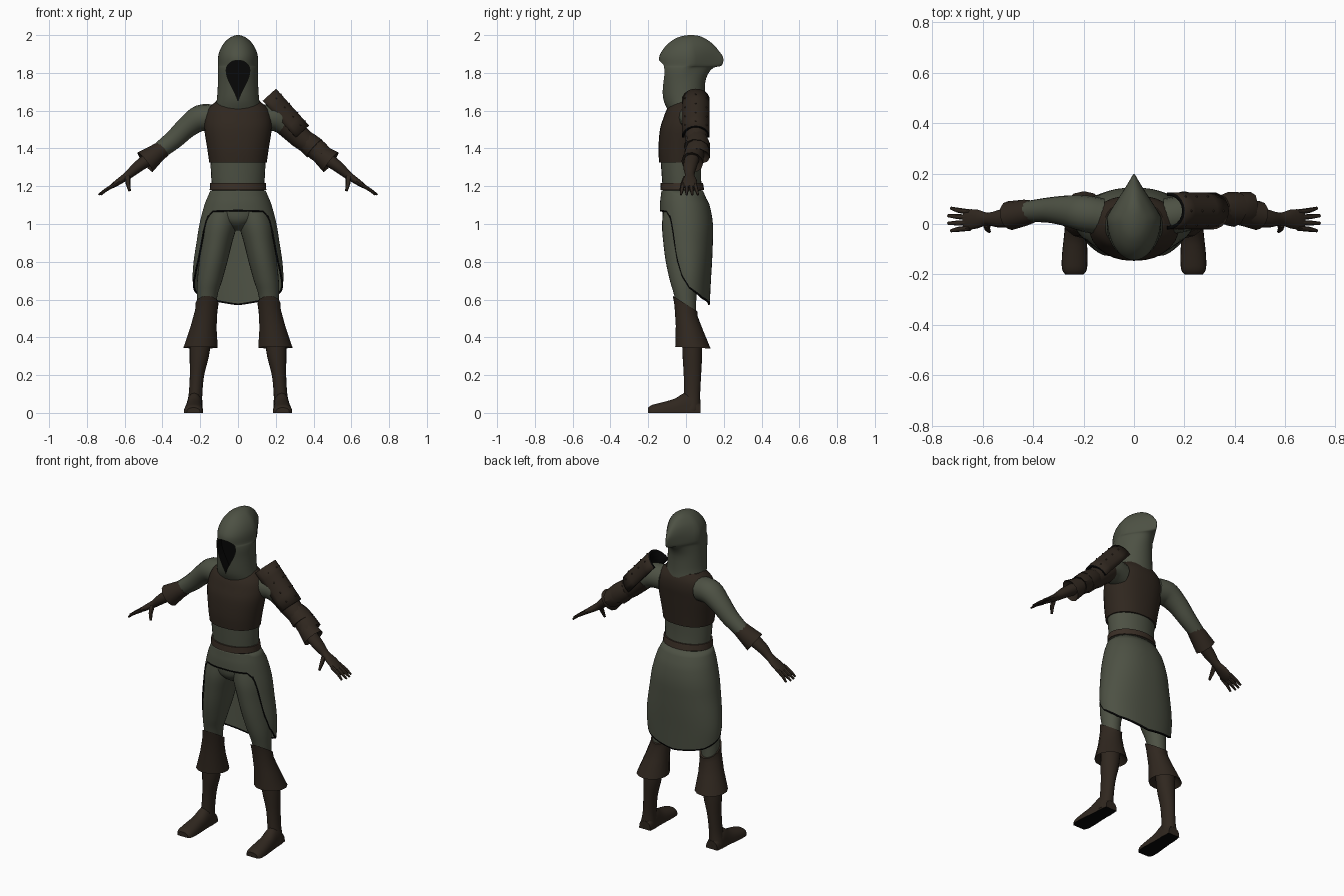
import bpy, bmesh
from math import sin, cos, pi, radians, copysign, hypot
from mathutils import Vector

if "Cube" in bpy.data.objects:
    bpy.data.objects.remove(bpy.data.objects["Cube"], do_unlink=True)


def material(name, rgb):
    m = bpy.data.materials.new(name)
    m.use_nodes = True
    m.diffuse_color = (*rgb, 1)
    m.node_tree.nodes["Principled BSDF"].inputs["Base Color"].default_value = (*rgb, 1)
    return m


CLOTH = material("grey_green_cloth", (.074, .082, .057))
LEATHER = material("dark_brown_leather", (.029, .02, .0135))
STRAP = material("strap_brown", (.042, .028, .019))
BLACK = material("black_trim", (.002, .002, .002))
made = []


def skin(name, rings, mats, sx=1, closed=True, caps=True):
    """Join rings of points into a surface."""
    bm = bmesh.new()
    rows = [[bm.verts.new((p[0] * sx, p[1], p[2])) for p in r] for r in rings]
    n = len(rows[0])
    for lo, hi in zip(rows, rows[1:]):
        for i in range(n if closed else n - 1):
            j = (i + 1) % n
            bm.faces.new((lo[i], lo[j], hi[j], hi[i]))
    if caps and closed:
        bm.faces.new(rows[0])
        bm.faces.new(rows[-1])
    bmesh.ops.recalc_face_normals(bm, faces=bm.faces)
    me = bpy.data.meshes.new(name)
    bm.to_mesh(me)
    bm.free()
    ob = bpy.data.objects.new(name, me)
    bpy.context.collection.objects.link(ob)
    for m in mats:
        me.materials.append(m)
    made.append(ob)
    return ob


def refine(rows, n=4):
    """Catmull-Rom interpolation of rows of numbers."""
    out = []
    for i in range(len(rows) - 1):
        a, b, c, d = rows[max(i - 1, 0)], rows[i], rows[i + 1], rows[min(i + 2, len(rows) - 1)]
        for k in range(n):
            t = k / n
            out.append(tuple(q + .5 * t * (r - p + t * (2*p - 5*q + 4*r - s + t * (3*(q - r) + s - p)))
                             for p, q, r, s in zip(a, b, c, d)))
    return out + [rows[-1]]


def lookup(rows, key):
    """Linear interpolation in rows sorted by their first number."""
    for a, b in zip(rows, rows[1:]):
        if key <= b[0]:
            t = max(0, (key - a[0]) / (b[0] - a[0]))
            return [p + (q - p) * t for p, q in zip(a, b)]
    return rows[-1]


def oval(a, cx, yf, yb, rx, z, box=1):
    """Point at angle a (0 is the front) of a level oval; box below 1 squares it."""
    return (cx + rx * copysign(abs(sin(a)) ** box, sin(a)), (yf + yb) / 2 - (yb - yf) / 2 * cos(a), z)


def tube(name, rows, mat, sx=1, n=16):
    """Limb along a path; rows are x, y, z, radius across, radius up."""
    pts = [Vector(r[:3]) for r in rows]
    rings = []
    for i, (p, r) in enumerate(zip(pts, rows)):
        t = (pts[min(i + 1, len(pts) - 1)] - pts[max(i - 1, 0)]).normalized()
        if t.dot(pts[-1] - pts[0]) < 0:
            t = -t
        side = (Vector((0, 1, 0)) - t * t.y).normalized()
        up = t.cross(side)
        rings.append([p + side * r[3] * cos(2*pi*k/n) + up * r[4] * sin(2*pi*k/n) for k in range(n)])
    return skin(name, rings, [mat], sx)


def body(name, rows, mat, sx=1, n=28, steps=4, box=1):
    """Upright loft; rows are z, centre x, front y, back y, radius x and optional tilt."""
    rings = []
    for z, cx, yf, yb, rx, *tilt in (refine(rows, steps) if steps else rows):
        rings.append([oval(a, cx, yf, yb, rx, z + sum(tilt) * cos(a), box)
                      for a in (2 * pi * i / n for i in range(n))])
    return skin(name, rings, [mat], sx)


def solidify(ob, thick, rim, inner=0):
    m = ob.modifiers.new("thickness", 'SOLIDIFY')
    m.thickness, m.offset, m.material_offset_rim, m.material_offset = thick, -1, rim, inner


# Hood with a pointed back and a teardrop face opening
hood_rows = [(1.61, -.10, .105, .122, 0), (1.66, -.12, .10, .112, 0), (1.75, -.131, .102, .106, 0),
             (1.80, -.138, .12, .107, .2), (1.828, -.141, .148, .107, .45), (1.84, -.142, .19, .107, .75),
             (1.88, -.143, .197, .106, .8), (1.915, -.128, .175, .098, .62), (1.95, -.1, .145, .08, .45),
             (1.98, -.06, .105, .052, .3), (1.995, -.02, .07, .025, 0), (2.0, .015, .04, .006, 0)]
hood_rings = []
for z, yf, yb, rx, sharp in refine(hood_rows, 3):
    angles = [2 * pi * i / 40 for i in range(40)]
    hood_rings.append([oval(a, 0, yf, yb, rx * (1 - sharp * max(0, -cos(a))), z) for a in angles])
hood = skin("hood", hood_rings, [CLOTH, BLACK])


def teardrop(y, n=28):
    return [(.097 * sin(a) * cos(a / 2) ** 2, y, 1.756 + .111 * cos(a))
            for a in (2 * pi * (i + .5) / n for i in range(n))]


cutter = skin("face_cutter", [teardrop(-.3), teardrop(-.07)], [CLOTH, BLACK])
for p in cutter.data.polygons:
    p.material_index = 1
cutter.hide_render = True
cut = hood.modifiers.new("face_opening", 'BOOLEAN')
cut.operation, cut.solver, cut.object = 'DIFFERENCE', 'EXACT', cutter
bpy.context.view_layer.objects.active = hood
bpy.ops.object.modifier_apply(modifier=cut.name)
made.remove(cutter)
bpy.data.objects.remove(cutter, do_unlink=True)

# Torso, vest and belt
body("abdomen", [(1.15, 0, -.12, .085, .135), (1.25, 0, -.128, .08, .142), (1.35, 0, -.135, .082, .147)], CLOTH)
body("vest", [(1.325, 0, -.142, .088, .152), (1.4, 0, -.146, .096, .163), (1.5, 0, -.138, .107, .178),
              (1.56, 0, -.12, .113, .176), (1.61, 0, -.1, .108, .158), (1.65, 0, -.07, .09, .115)], LEATHER, box=.85)
body("belt", [(1.18, 0, -.136, .096, .15), (1.216, 0, -.134, .09, .147)], STRAP, steps=0)

# Skirt open at the front, with a dark hem that keeps its width along the steep edge
skirt_rows = refine([(.56, -.09, .125, .225), (.7, -.1, .132, .24), (.8, -.115, .138, .235), (.9, -.13, .142, .22),
                     (1.0, -.138, .143, .204), (1.1, -.138, .125, .178), (1.15, -.133, .1, .158),
                     (1.19, -.128, .085, .14)])
hem = [(0, 1.067), (42, 1.063), (53, 1.03), (58, .95), (63, .8), (72, .72), (90, .66), (130, .605), (180, .57)]
COLS, ROWS = 120, 16
rings = [[] for r in range(ROWS + 2)]
for i in range(COLS):
    ang = 360 * i / COLS
    fold = min(ang, 360 - ang)
    low = lookup(hem, fold)[1]
    slope = (lookup(hem, fold + 2)[1] - lookup(hem, max(fold - 2, 0))[1]) / .015
    trim = low + .009 * hypot(1, slope)
    for r, ring in enumerate(rings):
        z = low if r == 0 else trim + (1.178 - trim) * (r - 1) / ROWS
        _, yf, yb, rx = lookup(skirt_rows, z)
        ring.append(oval(radians(ang), 0, yf, yb, rx, z, .85))
skirt = skin("skirt", rings, [CLOTH, BLACK], caps=False)
for p in skirt.data.polygons[:COLS]:
    p.material_index = 1
solidify(skirt, .008, 1)
body("pelvis", [(.965, 0, -.05, .06, .03), (.99, 0, -.095, .1, .07), (1.03, 0, -.122, .115, .13),
                (1.1, 0, -.124, .105, .15)], CLOTH)

# Legs, boots, arms and hands on both sides
for side, sx in (("left", 1), ("right", -1)):
    body(side + "_trouser", [(.48, .17, -.03, .055, .044), (.62, .163, -.062, .055, .054), (.7, .15, -.085, .07, .066),
                             (.8, .131, -.107, .095, .075), (.9, .113, -.12, .11, .082), (1.0, .096, -.127, .12, .092),
                             (1.1, .08, -.115, .1, .085)], CLOTH, sx)
    body(side + "_boot_cuff", [(.39, .2, .0, .08, .05), (.345, .198, -.057, .13, .093, .004),
                               (.45, .183, -.054, .09, .071, .012), (.54, .168, -.061, .062, .06, .03),
                               (.578, .164, -.07, .062, .061, .042)], LEATHER, sx, n=14, steps=0)
    body(side + "_boot_shaft", [(.01, .232, -.02, .075, .043), (.03, .231, -.015, .077, .043),
                                (.1, .225, -.012, .075, .036), (.2, .217, -.012, .08, .038),
                                (.3, .205, -.018, .085, .051), (.4, .198, -.02, .085, .057)], LEATHER, sx, n=20)
    outline = [(.076, .228, .038, .05), (.03, .23, .043, .1), (-.01, .231, .043, .105), (-.06, .233, .046, .075),
               (-.13, .235, .051, .055), (-.18, .236, .049, .042), (-.2, .236, .036, .028)]
    foot = skin(side + "_foot", [[(cx + w * cos(a), y, h * max(0, sin(a)) ** .7)
                                  for a in (2 * pi * k / 24 for k in range(24))]
                                 for y, cx, w, h in refine(outline, 3)], [LEATHER, BLACK], sx)
    for p in foot.data.polygons:
        p.material_index = int(p.normal.z < -.9)

    tube(side + "_sleeve", refine([(.13, .03, 1.56, .072, .072), (.2, .042, 1.56, .072, .07),
                                   (.27, .052, 1.513, .061, .058), (.34, .055, 1.447, .05, .051),
                                   (.42, .05, 1.385, .042, .044)]), CLOTH, sx)
    tube(side + "_glove_cuff", [(.395, .05, 1.4, .043, .045), (.43, .045, 1.375, .052, .05),
                                (.492, .033, 1.327, .058, .065), (.475, .035, 1.34, .035, .035)], LEATHER, sx, 12)
    tube(side + "_hand", refine([(.45, .035, 1.36, .04, .036), (.53, .021, 1.303, .036, .03),
                                 (.58, .02, 1.26, .025, .022), (.62, .02, 1.232, .037, .018),
                                 (.655, .018, 1.208, .04, .014), (.675, .018, 1.195, .034, .009)], 3), LEATHER, sx)
    for i in range(4):
        reach = .738 - .012 * (i in (0, 3))
        base, tip = .047 - .021 * i, .063 - .03 * i
        tube(f"{side}_finger_{i + 1}", [(.65, base, 1.211, .011, .011), (.7, (base + tip) / 2, 1.18, .01, .009),
                                        (reach, tip, 1.155, .006, .005)], LEATHER, sx, 8)
    tube(side + "_thumb", [(.585, .0, 1.25, .013, .016), (.582, -.018, 1.212, .011, .012),
                           (.574, -.03, 1.175, .006, .007)], LEATHER, sx, 8)

# Armour on the left arm: wrap, elbow plates and shoulder plate
tube("left_arm_wrap", [(.24, .05, 1.54, .068, .064), (.33, .055, 1.458, .059, .059),
                       (.41, .052, 1.395, .052, .05)], LEATHER)
for i in range(2):
    d = .05 * i
    tube(f"left_elbow_plate_{i + 1}", [(.345 + d, .06, 1.45 - .8 * d, .055, .055), (.37 + d, .06, 1.43 - .8 * d, .066, .06),
                                       (.405 + d, .058, 1.4 - .8 * d, .07, .064 - d / 5),
                                       (.395 + d, .055, 1.408 - .8 * d, .04, .04)], LEATHER, 1, 10)

start, end = Vector((.137, .052, 1.658)), Vector((.312, .052, 1.463))
out = Vector((.74, 0, .67))


def on_plate(t, deg, lift=0):
    a = radians(deg)
    return start.lerp(end, t) + out * (.087 + lift) * cos(a) + Vector((0, (.074 + lift) * sin(a), 0))


plate = skin("shoulder_plate", [[on_plate(t / 4, 95 - 19 * k) for k in range(11)] for t in range(5)],
             [LEATHER, BLACK], closed=False)
if sum((p.normal.dot(out) for p in plate.data.polygons)) < 0:
    plate.data.flip_normals()
solidify(plate, .014, 1, 1)
for t in (.15, .4, .65, .88):
    for deg in (-50, 0, 50):
        p, q = on_plate(t, deg, -.002), on_plate(t, deg, .004)
        tube("shoulder_stud", [(*p, .005, .005), (*q, .003, .003)], STRAP, 1, 6)

# Smooth shading with sharp edges kept
bpy.ops.object.select_all(action='DESELECT')
for ob in made:
    ob.select_set(True)
bpy.context.view_layer.objects.active = hood
bpy.ops.object.shade_smooth_by_angle(angle=radians(40))
